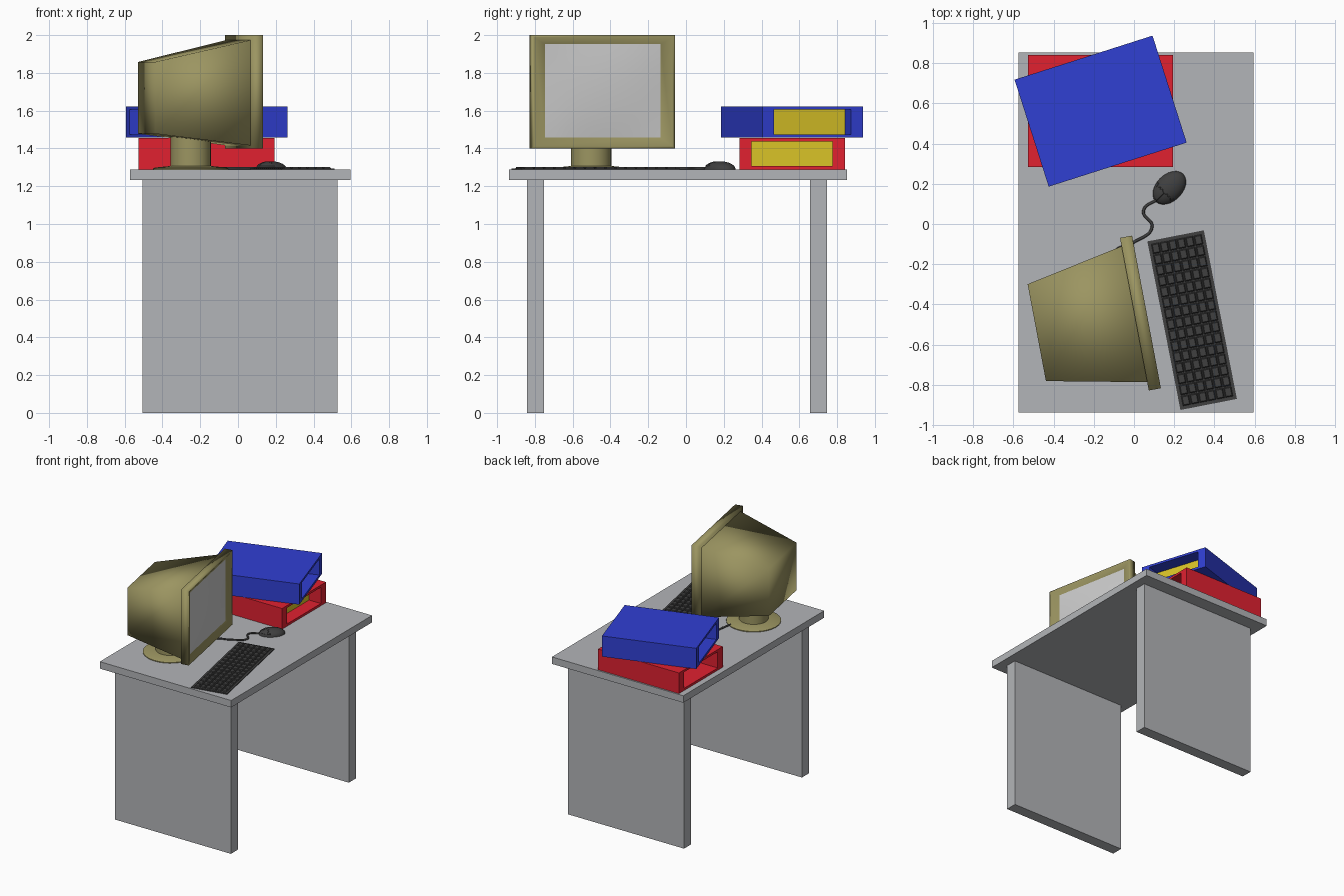
import bpy, bmesh
from math import sin, cos, pi, radians
from mathutils import Matrix

if "Cube" in bpy.data.objects:
    bpy.data.objects.remove(bpy.data.objects["Cube"])


def material(name, r, g, b):
    m = bpy.data.materials.new(name)
    m.diffuse_color = (r, g, b, 1)
    m.use_nodes = True
    m.node_tree.nodes["Principled BSDF"].inputs["Base Color"].default_value = m.diffuse_color
    return m


RED = material("red", 0.75, 0.015, 0.03)
BLUE = material("blue", 0.03, 0.05, 0.65)
YELLOW = material("yellow", 0.7, 0.55, 0.02)
OLIVE = material("olive", 0.33, 0.30, 0.12)
DARK = material("dark", 0.05, 0.05, 0.05)
GLASS = material("glass", 0.62, 0.62, 0.62)
GREY = material("desk_grey", 0.45, 0.46, 0.48)


def place(x, y, z, degrees):
    return Matrix.Translation((x, y, z)) @ Matrix.Rotation(radians(degrees), 4, 'Z')


def finish(name, bm, mat, frame=Matrix(), smooth=False):
    bmesh.ops.recalc_face_normals(bm, faces=bm.faces)
    me = bpy.data.meshes.new(name)
    for f in bm.faces:
        f.smooth = smooth
    bm.to_mesh(me)
    bm.free()
    ob = bpy.data.objects.new(name, me)
    ob.matrix_world = frame
    if mat:
        me.materials.append(mat)
    bpy.context.collection.objects.link(ob)
    return ob


def skin(bm, rings, caps=(True, True), closed=False):
    loops = [[bm.verts.new(p) for p in r] for r in rings]
    pairs = list(zip(loops, loops[1:])) + ([(loops[-1], loops[0])] if closed else [])
    for a, b in pairs:
        n = len(a)
        for i in range(n):
            j = (i + 1) % n
            bm.faces.new((a[i], a[j], b[j], b[i]))
    if not closed:
        for cap, loop in zip(caps, (loops[0], loops[-1])):
            if cap:
                bm.faces.new(loop)


def rect_x(x, hy, hz, cz=0):
    return [(x, -hy, cz - hz), (x, hy, cz - hz), (x, hy, cz + hz), (x, -hy, cz + hz)]


def rect_z(cx, cy, z, hx, hy):
    return [(cx - hx, cy - hy, z), (cx + hx, cy - hy, z),
            (cx + hx, cy + hy, z), (cx - hx, cy + hy, z)]


def box(name, x0, x1, y0, y1, z0, z1, mat, frame=Matrix()):
    bm = bmesh.new()
    c = ((x0 + x1) / 2, (y0 + y1) / 2)
    h = ((x1 - x0) / 2, (y1 - y0) / 2)
    skin(bm, [rect_z(*c, z0, *h), rect_z(*c, z1, *h)])
    return finish(name, bm, mat, frame)


# Desk
TOP = 1.288
box("desk_top", -0.573, 0.595, -0.937, 0.853, 1.232, TOP, GREY)
box("left_panel", -0.505, 0.526, -0.841, -0.751, 0, 1.232, GREY)
box("right_panel", -0.505, 0.526, 0.657, 0.746, 0, 1.232, GREY)


# Open-ended box files with paper inside
def box_file(name, frame, mat):
    hx, hy, hz = 0.36, 0.279, 0.083
    iy, iz = 0.214, 0.065
    bm = bmesh.new()
    skin(bm, [rect_x(-hx, hy, hz), rect_x(hx, hy, hz),
              rect_x(hx, iy, iz), rect_x(-hx, iy, iz)], closed=True)
    finish(name, bm, mat, frame)
    box(name + "_paper", -hx + 0.17, hx - 0.105, -iy, iy, -iz, iz, YELLOW, frame)


box_file("lower_file", place(-0.166, 0.562, TOP + 0.083, 0), RED)
box_file("upper_file", place(-0.166, 0.561, TOP + 0.252, 17.7), BLUE)

# Monitor, local +x is the screen direction
MON = place(0.062, -0.437, 0, 10.7)
bm = bmesh.new()
skin(bm, [rect_x(-0.061, 0.386, 0.3, 1.7), rect_x(0, 0.386, 0.3, 1.7),
          rect_x(0, 0.372, 0.288, 1.7), rect_x(-0.022, 0.312, 0.247, 1.705)],
     caps=(True, False))
finish("monitor_bezel", bm, OLIVE, MON, True)

bm = bmesh.new()
skin(bm, [rect_x(-0.055, 0.345, 0.28, 1.695), rect_x(-0.555, 0.245, 0.19, 1.668)])
finish("monitor_shell", bm, OLIVE, MON, True)

# Slightly bulged screen
bm = bmesh.new()
bmesh.ops.create_grid(bm, x_segments=10, y_segments=10, size=1)
for v in bm.verts:
    u, w = v.co.x, v.co.y
    v.co = (-0.022 + 0.015 * (1 - u * u) * (1 - w * w), u * 0.312, 1.705 + w * 0.247)
finish("monitor_screen", bm, GLASS, MON, True)

# Round foot and neck
bm = bmesh.new()
profile = [(0.2, TOP), (0.2, 1.294), (0.188, 1.299), (0.107, 1.307), (0.107, 1.5)]
skin(bm, [[(r * cos(2 * pi * i / 32), r * sin(2 * pi * i / 32), z) for i in range(32)]
          for r, z in profile])
stand = finish("monitor_stand", bm, OLIVE, MON @ Matrix.Translation((-0.319, -0.006, 0)))
bpy.context.view_layer.objects.active = stand
stand.select_set(True)
bpy.ops.object.shade_smooth_by_angle(angle=radians(40))
stand.select_set(False)

# Keyboard with a grid of tapered keys
KEY = place(0.289, -0.478, TOP, 11.1)
box("keyboard_base", -0.143, 0.143, -0.427, 0.427, 0, 0.006, DARK, KEY)
bm = bmesh.new()
cols, rows = 6, 15
px, py = 0.258 / cols, 0.825 / rows
for i in range(cols):
    for j in range(rows):
        c = ((i - (cols - 1) / 2) * px, (j - (rows - 1) / 2) * py)
        skin(bm, [rect_z(*c, 0.005, px * 0.46, py * 0.46),
                  rect_z(*c, 0.013, px * 0.34, py * 0.36)], caps=(False, True))
finish("keyboard_keys", bm, DARK, KEY)

# Mouse: half ellipsoid with two raised buttons, local +x is the cable end
bm = bmesh.new()
bmesh.ops.create_uvsphere(bm, u_segments=24, v_segments=16, radius=1)
bmesh.ops.delete(bm, geom=[v for v in bm.verts if v.co.z < -0.01], context='VERTS')
bmesh.ops.holes_fill(bm, edges=[e for e in bm.edges if e.is_boundary], sides=0)
bmesh.ops.scale(bm, vec=(0.097, 0.066, 0.044), verts=bm.verts)
for side in (-1, 1):
    faces = []
    for f in bm.faces:
        c = f.calc_center_median()
        if c.x > 0.03 and c.y * side > 0 and c.z > 0.015:
            faces.append(f)
    bmesh.ops.inset_region(bm, faces=faces, thickness=0.002, depth=0.002)
mouse = finish("mouse", bm, DARK, place(0.176, 0.18, TOP, 225))
bpy.context.view_layer.objects.active = mouse
mouse.select_set(True)
bpy.ops.object.shade_smooth_by_angle(angle=radians(35))

# Mouse cable running under the monitor
path = [(0.12, 0.125), (0.047, 0.065), (0.09, -0.015), (0.0, -0.09),
        (-0.1, -0.14), (-0.16, -0.34)]
cu = bpy.data.curves.new("mouse_cable", 'CURVE')
cu.dimensions = '3D'
cu.bevel_depth = 0.007
cu.bevel_resolution = 2
cu.use_fill_caps = True
sp = cu.splines.new('BEZIER')
sp.bezier_points.add(len(path) - 1)
for bp, (x, y) in zip(sp.bezier_points, path):
    bp.co = (x, y, TOP + 0.007)
    bp.handle_left_type = bp.handle_right_type = 'AUTO'
cu.materials.append(DARK)
bpy.context.collection.objects.link(bpy.data.objects.new("mouse_cable", cu))
